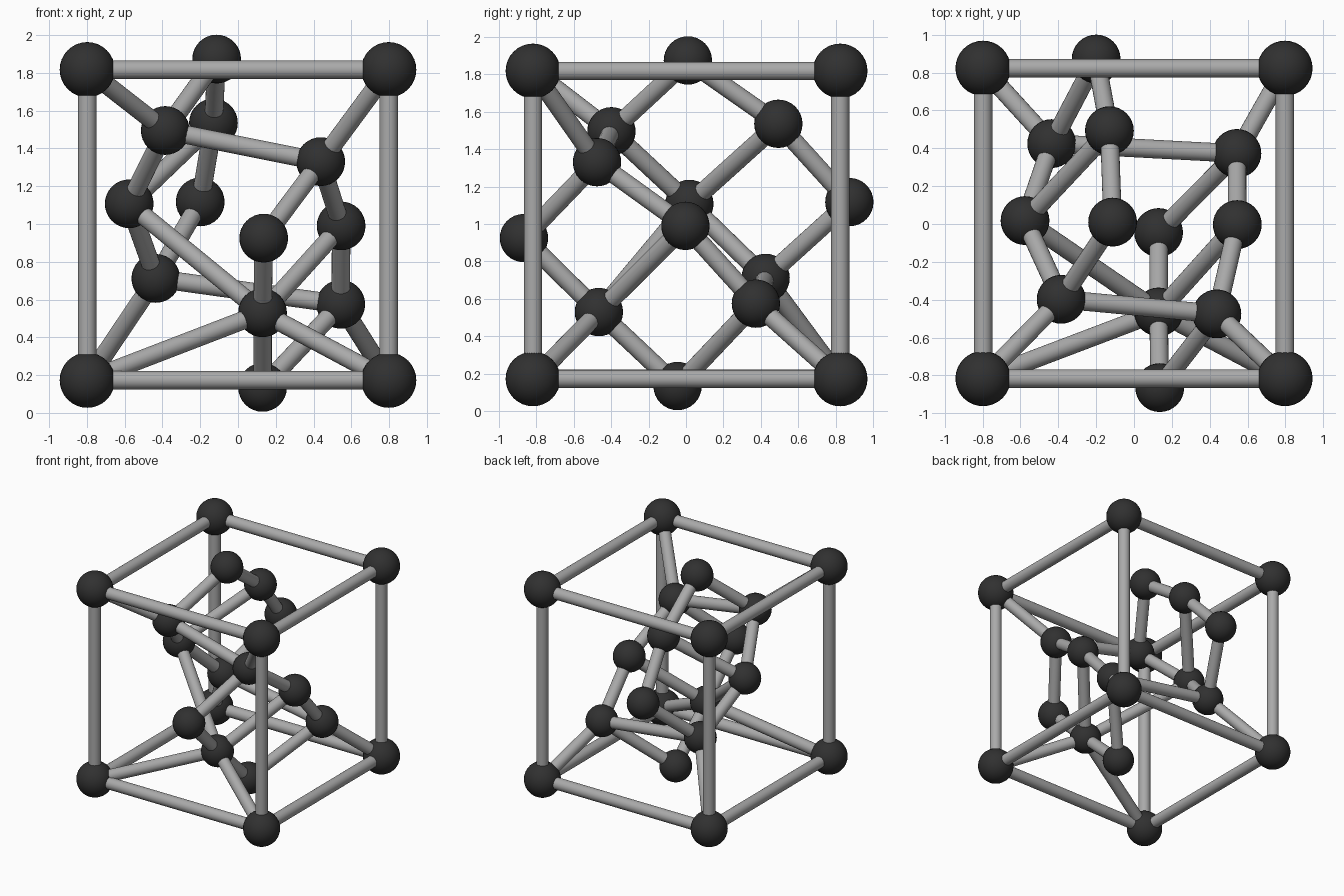
import bpy
from mathutils import Vector

cube = bpy.data.objects.get("Cube")
if cube:
    bpy.data.objects.remove(cube, do_unlink=True)


def material(name, grey):
    mat = bpy.data.materials.new(name)
    mat.use_nodes = True
    colour = (grey, grey, grey, 1)
    mat.diffuse_color = colour
    bsdf = next(n for n in mat.node_tree.nodes if n.type == 'BSDF_PRINCIPLED')
    bsdf.inputs["Base Color"].default_value = colour
    return mat


BLACK = material("black ball", 0.03)
GREY = material("grey rod", 0.4)
CORNER_RADIUS, ATOM_RADIUS, ROD_RADIUS = 0.146, 0.129, 0.049


def finish(name, mat):
    obj = bpy.context.object
    obj.name = name
    obj.data.materials.append(mat)
    bpy.ops.object.shade_smooth_by_angle()


def ball(name, centre, radius):
    bpy.ops.mesh.primitive_uv_sphere_add(segments=32, ring_count=16,
                                         radius=radius, location=centre)
    finish(name, BLACK)


def rod(name, start, end):
    a, b = Vector(start), Vector(end)
    bpy.ops.mesh.primitive_cylinder_add(
        vertices=24, radius=ROD_RADIUS, depth=(b - a).length,
        location=(a + b) / 2,
        rotation=(b - a).to_track_quat('Z', 'Y').to_euler())
    finish(name, GREY)


# Corners of the cell, keyed by the side of each axis: left/right, front/back, top/bottom
nodes = {}
for sx, x in (("left", 0.798), ("right", -0.798)):
    for sy, y in (("front", -0.817), ("back", 0.823)):
        for sz, z in (("bottom", 0.173), ("top", 1.817)):
            key = f"{sx}_{sy}_{sz}"
            nodes[key] = (x, y, z)
            ball(f"corner_{key}", nodes[key], CORNER_RADIUS)

# Frame rods join corners that differ along one axis only
corners = list(nodes)
for i, p in enumerate(corners):
    for q in corners[i + 1:]:
        if sum(u != v for u, v in zip(nodes[p], nodes[q])) == 1:
            rod(f"frame_rod_{p}_to_{q}", nodes[p], nodes[q])

# Atoms inside the cell
atoms = {
    "a": (-0.113, 0.010, 1.873), "b": (-0.130, 0.493, 1.535),
    "c": (-0.385, -0.398, 1.495), "d": (-0.200, 0.872, 1.117),
    "e": (-0.576, 0.018, 1.107), "f": (-0.435, 0.425, 0.712),
    "g": (0.438, -0.475, 1.330), "h": (0.136, -0.865, 0.925),
    "i": (0.546, -0.003, 0.990), "j": (0.544, 0.373, 0.575),
    "k": (0.130, -0.465, 0.530), "l": (0.130, -0.045, 0.135),
}
for key, centre in atoms.items():
    ball(f"inner_ball_{key}", centre, ATOM_RADIUS)
nodes.update(atoms)

# Bonds between the inner atoms, then from atoms to corners
bonds = [tuple(p) for p in
         "ab ac bd be ce cg df ef ek fj gh gi hk ij ik jl kl".split()]
bonds += [("c", "right_front_top"), ("g", "left_front_top"),
          ("f", "right_back_bottom"), ("j", "left_back_bottom"),
          ("k", "right_front_bottom"), ("k", "left_front_bottom")]
for p, q in bonds:
    rod(f"inner_rod_{p}_to_{q}", nodes[p], nodes[q])
